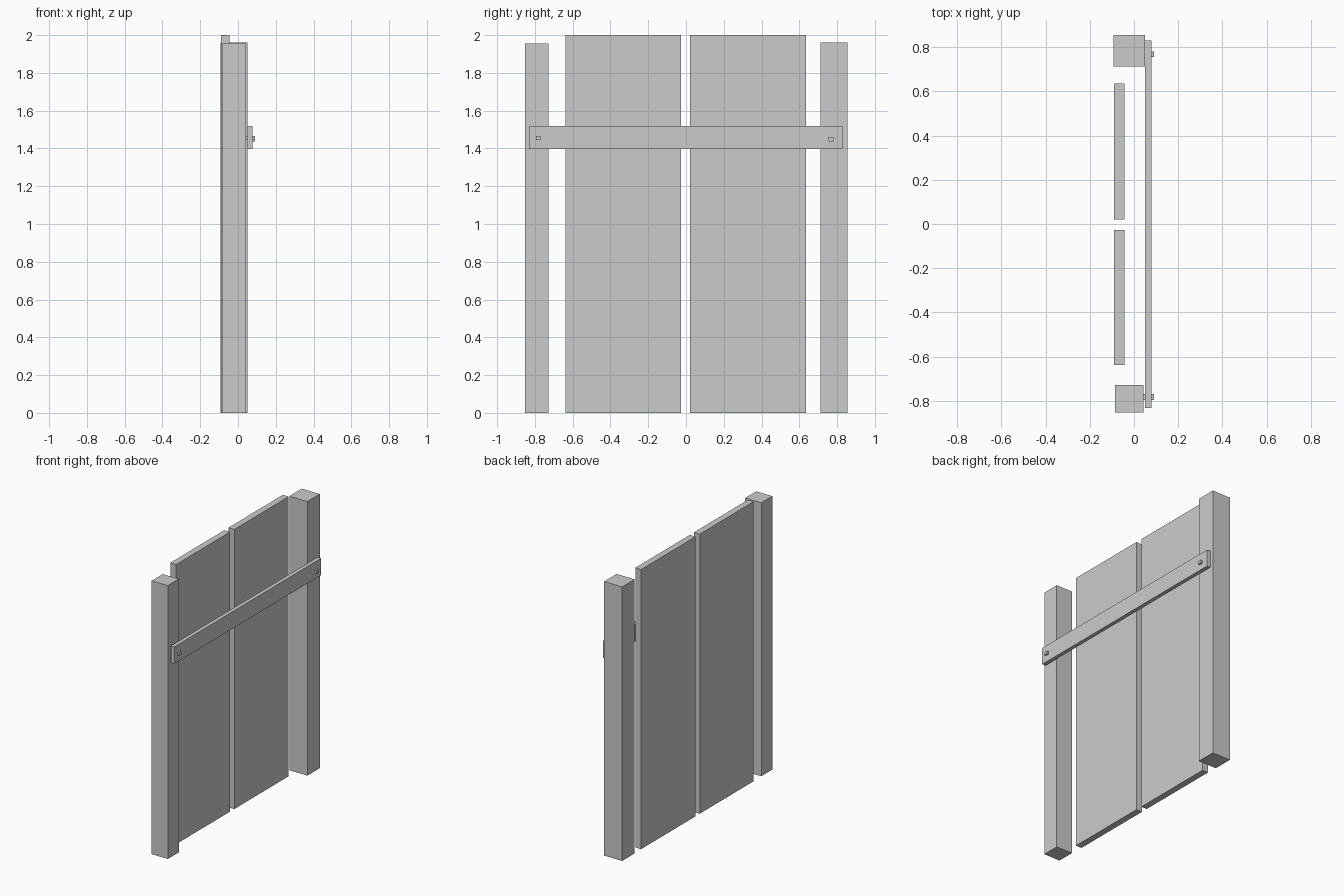
import bpy

if "Cube" in bpy.data.objects:
    bpy.data.objects.remove(bpy.data.objects["Cube"])


def box(name, x, y, z):
    """Axis-aligned box from (min, max) ranges."""
    bpy.ops.mesh.primitive_cube_add(size=1)
    ob = bpy.context.object
    ob.name = name
    ob.location = [(a + b) / 2 for a, b in (x, y, z)]
    ob.scale = [b - a for a, b in (x, y, z)]
    bpy.ops.object.transform_apply(location=False, rotation=False, scale=True)
    return ob


# Two gate posts, slightly unequal
box("left_post", (-0.086, 0.042), (-0.853, -0.728), (0, 1.955))
box("right_post", (-0.093, 0.05), (0.713, 0.854), (0, 1.96))

# Two door leaves with a narrow gap
for name, y in (("left_door", (-0.637, -0.027)), ("right_door", (0.021, 0.636))):
    box(name, (-0.09, -0.044), y, (0, 2.0))

# Crossbar lying across both posts
box("crossbar", (0.05, 0.078), (-0.831, 0.829), (1.397, 1.518))

# Pegs pinning the bar to the posts
for name, y, z in (("left_peg", -0.782, 1.455), ("right_peg", 0.768, 1.449)):
    box(name, (0.04, 0.091), (y - 0.013, y + 0.013), (z - 0.011, z + 0.011))
